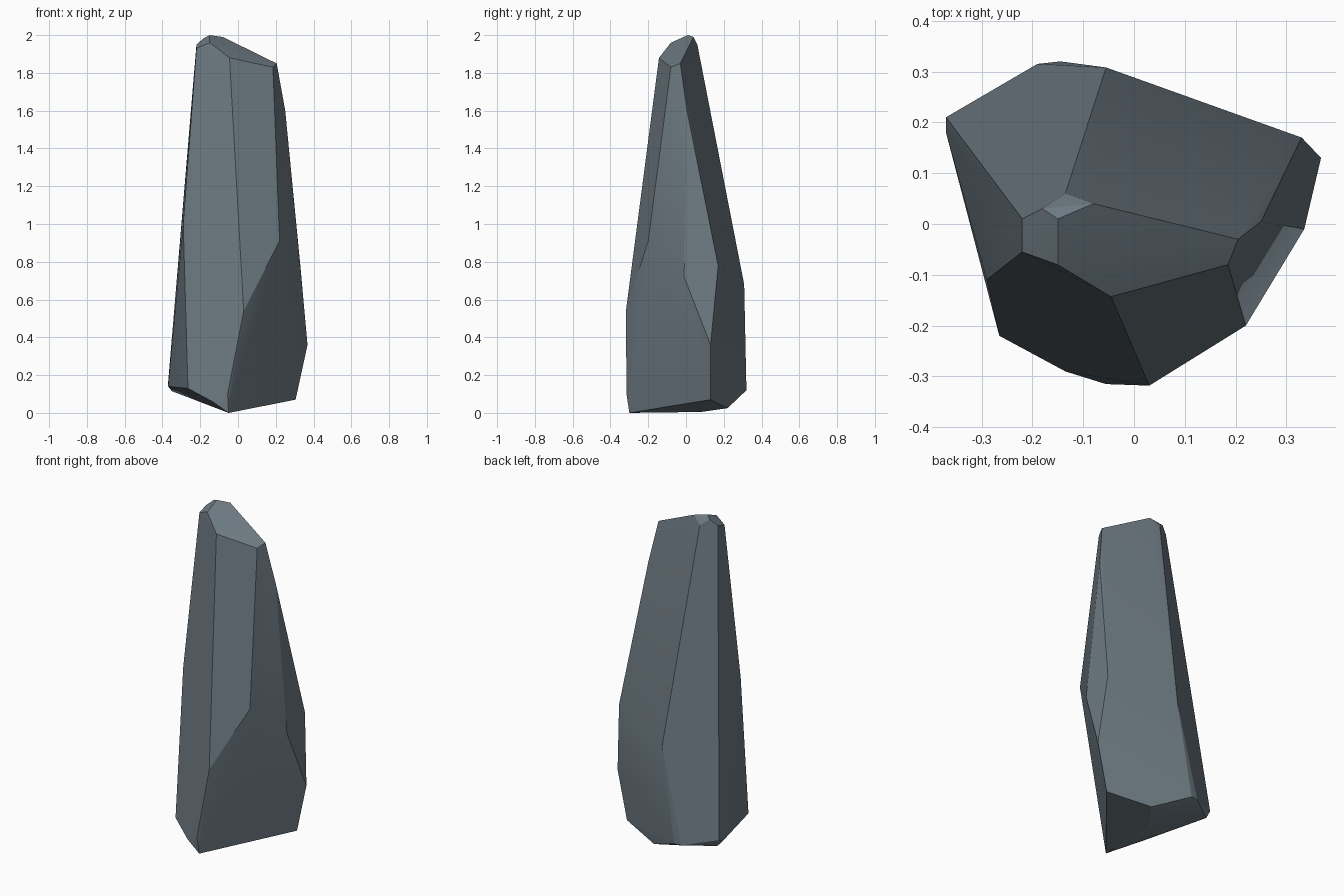
import bpy
import bmesh
import math

# Remove the default cube
default_cube = bpy.data.objects.get("Cube")
if default_cube:
    bpy.data.objects.remove(default_cube, do_unlink=True)


def make_material(name, colour):
    """Create one plain flat-coloured material."""
    material = bpy.data.materials.new(name)
    material.use_nodes = True
    material.diffuse_color = colour
    shader = material.node_tree.nodes["Principled BSDF"]
    shader.inputs["Base Color"].default_value = colour
    shader.inputs["Roughness"].default_value = 0.8
    return material


def make_chiselled_stone(name, corner_rings, material):
    """Wrap a tight convex skin around rings of corner points."""
    mesh = bpy.data.meshes.new(name)
    stone = bpy.data.objects.new(name, mesh)
    bpy.context.collection.objects.link(stone)
    bm = bmesh.new()
    for ring in corner_rings:
        for corner in ring:
            bm.verts.new(corner)
    hull = bmesh.ops.convex_hull(bm, input=bm.verts[:])
    unused = {item for key in ("geom_interior", "geom_unused") for item in hull[key]}
    loose = [item for item in unused if isinstance(item, bmesh.types.BMVert) and item.is_valid]
    bmesh.ops.delete(bm, geom=loose, context="VERTS")
    # Merge nearly level triangles into broad facets
    bmesh.ops.dissolve_limit(
        bm, angle_limit=math.radians(3), verts=bm.verts[:], edges=bm.edges[:]
    )
    bmesh.ops.recalc_face_normals(bm, faces=bm.faces[:])
    bm.to_mesh(mesh)
    bm.free()
    mesh.materials.append(material)
    return stone


# Small slanted crest at the peak
crest = [
    (-.15, .01, 2), (-.18, .03, 1.985), (-.08, .04, 1.99), (-.135, .06, 1.95),
    (-.22, .01, 1.95), (-.22, -.055, 1.93), (-.15, -.08, 1.96),
    (-.045, -.143, 1.88), (.185, -.08, 1.83), (.205, -.03, 1.85),
]

# Shoulder corners where the long upper facets meet the lower ones
shoulders = [
    (.25, .005, 1.6), (-.29, -.11, 1), (.22, -.2, .91), (.33, .17, .78),
    (.335, -.01, .72), (-.055, .308, .68), (.03, -.318, .54), (.368, .13, .36),
]

# Undercut foot, lowest at the front
foot = [
    (-.265, -.22, .13), (-.37, .18, .14), (-.37, .21, .16), (-.35, .2, .115),
    (-.19, .315, .12), (-.145, .32, .12), (.06, .22, .025), (.305, .13, .07),
    (-.055, -.315, .1), (-.135, -.29, .06), (-.05, -.3, 0), (-.04, .08, .005),
]

slate = make_material("slate_grey", (.15, .19, .22, 1))
stone = make_chiselled_stone("standing_stone", [crest, shoulders, foot], slate)

# Soften the shallow edges and keep the strong ridges crisp
bpy.ops.object.select_all(action="DESELECT")
stone.select_set(True)
bpy.context.view_layer.objects.active = stone
bpy.ops.object.shade_smooth_by_angle(angle=math.radians(20))
weighting = stone.modifiers.new("facet_weighting", "WEIGHTED_NORMAL")
weighting.keep_sharp = True
